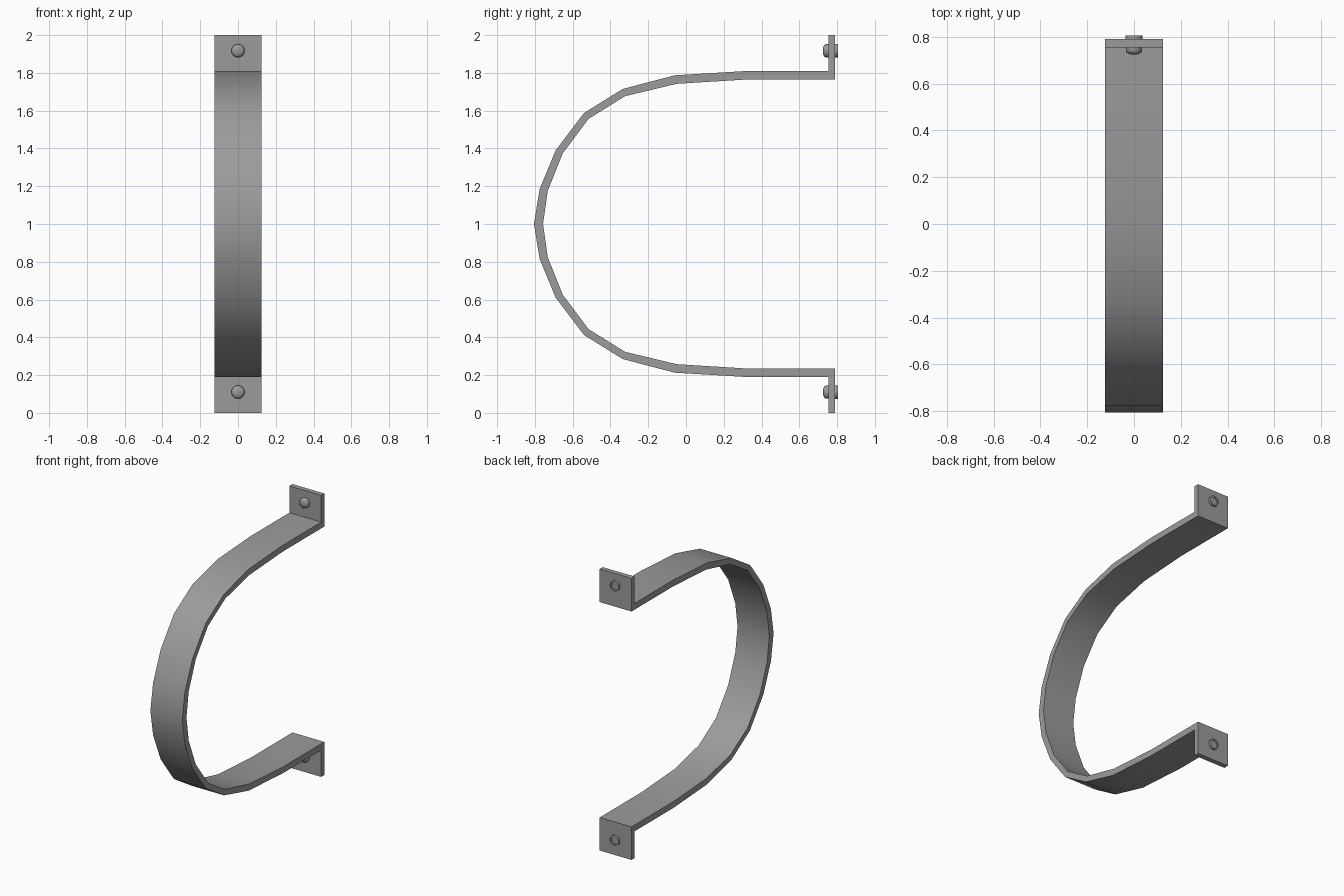
import bpy, bmesh, math
from mathutils import Matrix

cube = bpy.data.objects.get("Cube")
if cube:
    bpy.data.objects.remove(cube, do_unlink=True)

steel = bpy.data.materials.new("grey steel")
steel.use_nodes = True
colour = (0.33, 0.33, 0.33, 1)
steel.diffuse_color = colour
steel.node_tree.nodes["Principled BSDF"].inputs["Base Color"].default_value = colour

HALF = 0.125   # half the strap width
MID = 1.0      # height of the symmetry plane


def finish(name, bm, angle):
    bmesh.ops.recalc_face_normals(bm, faces=bm.faces)
    mesh = bpy.data.meshes.new(name)
    bm.to_mesh(mesh)
    bm.free()
    mesh.materials.append(steel)
    obj = bpy.data.objects.new(name, mesh)
    bpy.context.collection.objects.link(obj)
    bpy.ops.object.select_all(action='DESELECT')
    obj.select_set(True)
    bpy.context.view_layer.objects.active = obj
    bpy.ops.object.shade_smooth_by_angle(angle=math.radians(angle))
    return obj


# Bracket strap: upper half of the side profile as (y, height above middle)
outer = [(-0.805, 0), (-0.775, 0.185), (-0.69, 0.39), (-0.54, 0.588),
         (-0.335, 0.715), (-0.06, 0.787), (0.32, 0.81), (0.755, 0.81), (0.755, 1.0)]
inner = [(-0.757, 0), (-0.732, 0.175), (-0.652, 0.375), (-0.515, 0.557),
         (-0.322, 0.677), (-0.05, 0.742), (0.32, 0.765), (0.79, 0.765), (0.79, 1.0)]


def full(points):
    return [(y, -z) for y, z in reversed(points[1:])] + points


bm = bmesh.new()
rows = []
for (yo, zo), (yi, zi) in zip(full(outer), full(inner)):
    rows.append([bm.verts.new((x, y, MID + z)) for x, y, z in
                 ((-HALF, yo, zo), (HALF, yo, zo), (HALF, yi, zi), (-HALF, yi, zi))])
for a, b in zip(rows, rows[1:]):
    for i in range(4):
        j = (i + 1) % 4
        bm.faces.new((a[i], a[j], b[j], b[i]))
bm.faces.new(rows[0])
bm.faces.new(rows[-1])
finish("strap", bm, 35)


# Rivets: lathed profile (y, radius), domed head in front, flat ring behind
profile = [(0.724, 0), (0.726, 0.018), (0.732, 0.03), (0.74, 0.035), (0.76, 0.035),
           (0.76, 0.025), (0.785, 0.025), (0.785, 0.036), (0.806, 0.036),
           (0.806, 0.026), (0.8, 0.024), (0.8, 0)]


def rivet(name, z):
    bm = bmesh.new()
    verts = [bm.verts.new((r, y, 0)) for y, r in profile]
    edges = [bm.edges.new(pair) for pair in zip(verts, verts[1:])]
    bmesh.ops.spin(bm, geom=verts + edges, cent=(0, 0, 0), axis=(0, 1, 0),
                   angle=math.tau, steps=24)
    bmesh.ops.remove_doubles(bm, verts=bm.verts, dist=0.0005)
    bmesh.ops.transform(bm, matrix=Matrix.Translation((0, 0, z)), verts=bm.verts)
    finish(name, bm, 40)


rivet("upper_rivet", 1.917)
rivet("lower_rivet", 0.11)
